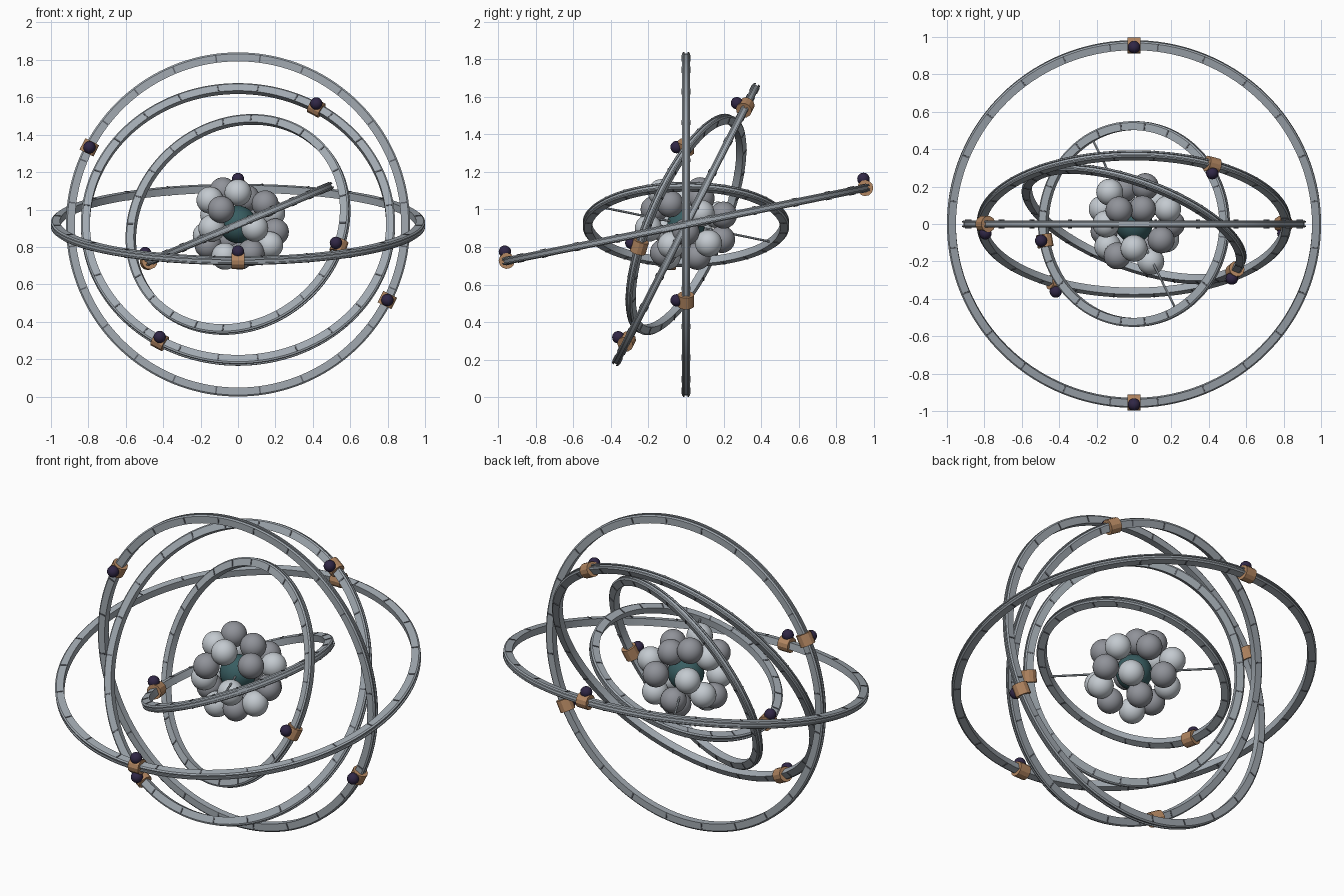
import bpy, bmesh
from math import sin, cos, pi, radians
from mathutils import Matrix, Vector

if "Cube" in bpy.data.objects:
    bpy.data.objects.remove(bpy.data.objects["Cube"])

C = Vector((0, 0, 0.92))


def mat(name, r, g, b):
    m = bpy.data.materials.new(name)
    m.diffuse_color = (r, g, b, 1)
    m.use_nodes = True
    m.node_tree.nodes["Principled BSDF"].inputs["Base Color"].default_value = m.diffuse_color
    return m


STEEL = mat("steel", .36, .40, .44)
IRON = mat("dark_iron", .12, .13, .15)
COPPER = mat("copper", .45, .24, .12)
BLACK = mat("black", .03, .02, .06)
LIGHT = mat("light_grey", .55, .59, .63)
DARK = mat("dark_grey", .28, .29, .32)
TEAL = mat("dark_teal", .04, .11, .12)


def finish(bm, name, material, smooth=True):
    bmesh.ops.recalc_face_normals(bm, faces=bm.faces)
    me = bpy.data.meshes.new(name)
    bm.to_mesh(me)
    bm.free()
    me.materials.append(material)
    ob = bpy.data.objects.new(name, me)
    bpy.context.collection.objects.link(ob)
    if smooth:
        bpy.context.view_layer.objects.active = ob
        ob.select_set(True)
        bpy.ops.object.shade_smooth_by_angle(angle=radians(30))
        ob.select_set(False)
    return ob


def frame(u, v, n, loc):
    m = Matrix((u, v, n)).transposed().to_4x4()
    m.translation = loc
    return m


def ball(name, loc, r, material, seg=32):
    bm = bmesh.new()
    bmesh.ops.create_uvsphere(bm, u_segments=seg, v_segments=seg // 2, radius=r,
                              matrix=Matrix.Translation(loc))
    return finish(bm, name, material)


# Track cross-section: (radial offset, axial offset), groove in outer rim
PROFILE = [(-.008, .02), (-.048, .02), (-.048, -.02), (-.008, -.02), (0, -.014),
           (0, -.007), (-.008, -.007), (-.008, .007), (0, .007), (0, .014)]


def orbit(name, radius, normal, carts, seg=144, ties=24):
    n = Vector(normal).normalized()
    u = (Vector((1, 0, 0)) - n * n.x).normalized()
    v = n.cross(u)
    base = frame(u, v, n, C)

    # ring track
    bm = bmesh.new()
    rows = []
    for i in range(seg):
        a = 2 * pi * i / seg
        rows.append([bm.verts.new(base @ Vector(((radius + p) * cos(a), (radius + p) * sin(a), h)))
                     for p, h in PROFILE])
    k = len(PROFILE)
    for i in range(seg):
        A, B = rows[i], rows[(i + 1) % seg]
        for j in range(k):
            bm.faces.new((A[j], B[j], B[(j + 1) % k], A[(j + 1) % k]))
    finish(bm, name + "_track", STEEL)

    # cross ties
    bm = bmesh.new()
    for i in range(ties):
        m = (base @ Matrix.Rotation(2 * pi * (i + .5) / ties, 4, 'Z')
             @ Matrix.Translation((radius - .026, 0, 0)) @ Matrix.Diagonal((.034, .008, .046, 1)))
        bmesh.ops.create_cube(bm, size=1, matrix=m)
    finish(bm, name + "_ties", IRON, False)

    # carriages: sleeve around the track carrying a ball
    for i, p in enumerate(carts):
        d = Vector(p) - C
        d = (d - n * d.dot(n)).normalized()
        t = n.cross(d)
        loc = C + d * (radius - .025)
        m = frame(d, t, n, loc)
        bm = bmesh.new()
        bmesh.ops.create_cone(bm, cap_ends=True, segments=12, radius1=.043, radius2=.043, depth=.068,
                              matrix=m @ Matrix.Rotation(pi / 2, 4, 'X') @ Matrix.Rotation(pi / 12, 4, 'Z'))
        finish(bm, f"{name}_carriage_{i}", COPPER, False)
        ball(f"{name}_electron_{i}", loc + n * .05, .033, BLACK, 20)


# Five tilted orbits
orbit("upright_orbit", .92, (0, -1, 0), [(-.79, 0, 1.33), (.79, 0, .52)])
orbit("tilted_orbit", .84, (0, -.892, .452), [(.42, .31, 1.55), (-.42, -.31, .29)])
orbit("wide_orbit", 1.0, (0, -.199, .98), [(0, .95, 1.12), (0, -.95, .73)])
orbit("inner_orbit", .63, (-.32, -.87, .37), [(.53, -.26, .81)])
orbit("small_orbit", .55, (-.385, 0, .923), [(-.48, -.09, .72)])

# Nucleus
light = [(-.15, 0, 1.05), (0, -.13, 1.09), (-.13, .17, .97), (.18, .08, .98), (.09, -.20, .90),
         (.12, .12, .82), (-.07, -.10, .75), (-.14, -.12, .90), (-.17, .08, .86), (.17, -.08, .81)]
dark = [(-.08, .075, 1.10), (-.09, -.17, 1.00), (.145, -.085, 1.03), (.20, 0, .88), (-.16, -.04, .81),
        (.06, .20, .97), (.045, .08, 1.06), (.07, -.12, .77), (-.05, .19, .84), (.01, .06, .75)]
for i, p in enumerate(light):
    ball(f"proton_{i}", p, .072, LIGHT)
for i, p in enumerate(dark):
    ball(f"neutron_{i}", p, .072, DARK)
ball("core", C, .10, TEAL)

# Thin support rod spanning the small orbit
d = Vector((.23, -.47, .096)).normalized()
bm = bmesh.new()
bmesh.ops.create_cone(bm, cap_ends=True, segments=12, radius1=.006, radius2=.006, depth=1.02,
                      matrix=Matrix.Translation(C) @ d.to_track_quat('Z', 'Y').to_matrix().to_4x4())
finish(bm, "support_rod", STEEL)
